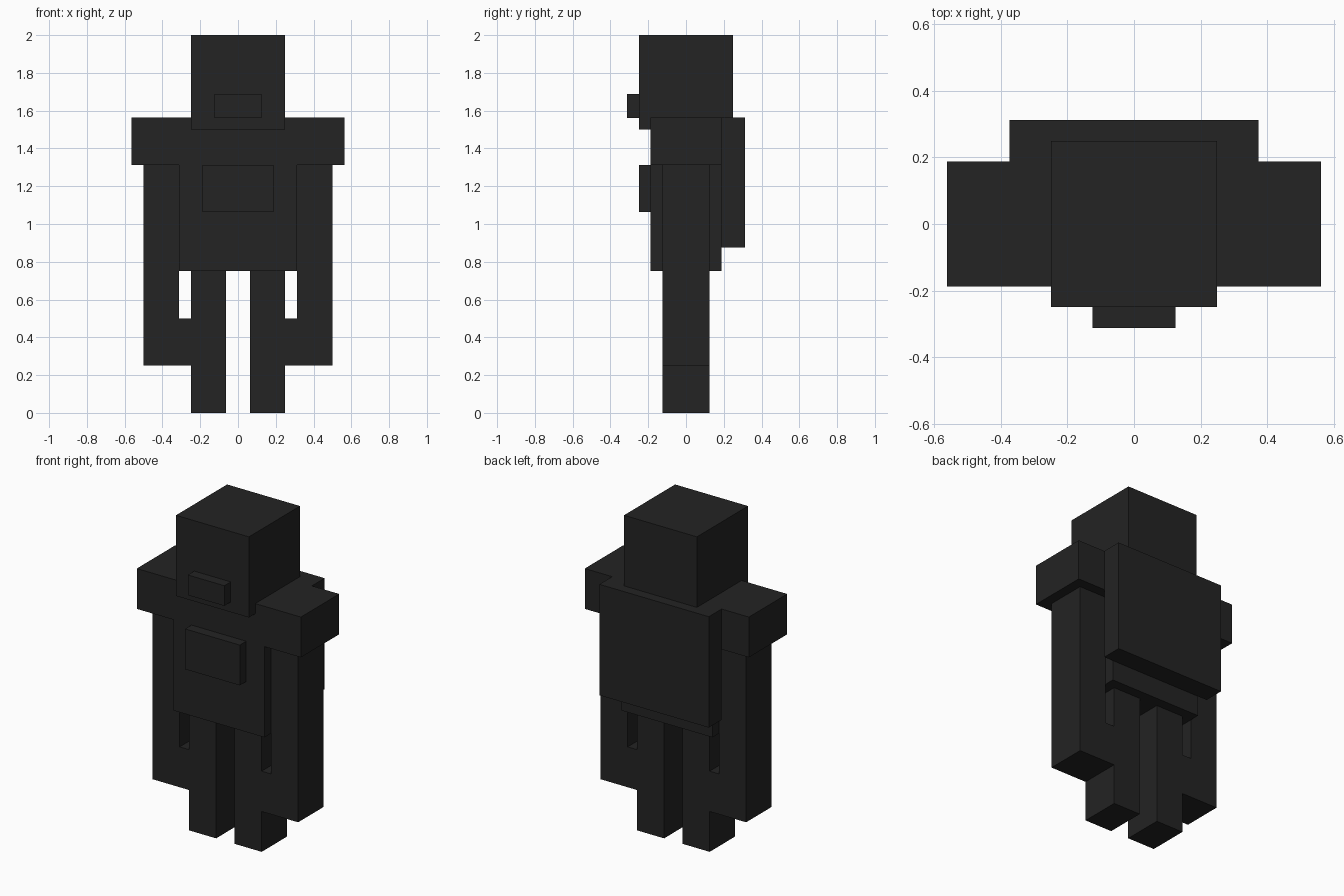
import bpy

default_cube = bpy.data.objects.get("Cube")
if default_cube:
    bpy.data.objects.remove(default_cube, do_unlink=True)

U = 1 / 16  # block grid unit

charcoal = bpy.data.materials.new("charcoal")
charcoal.use_nodes = True
colour = (0.017, 0.017, 0.017, 1)
charcoal.diffuse_color = colour
charcoal.node_tree.nodes["Principled BSDF"].inputs["Base Color"].default_value = colour


def block(name, x, y, z):
    """Box spanning the given (low, high) ranges in grid units."""
    spans = (x, y, z)
    centre = [(low + high) / 2 * U for low, high in spans]
    bpy.ops.mesh.primitive_cube_add(size=1, location=centre)
    obj = bpy.context.object
    obj.name = name
    for vert in obj.data.vertices:
        for axis, (low, high) in enumerate(spans):
            vert.co[axis] *= (high - low) * U
    obj.data.materials.append(charcoal)


def pair(name, x, y, z):
    """Mirrored left (+x) and right (-x) blocks."""
    block("left_" + name, x, y, z)
    block("right_" + name, (-x[1], -x[0]), y, z)


# Head and face
block("head", (-4, 4), (-4, 4), (24, 32))
block("mouthpiece", (-2, 2), (-5, -4), (25, 27))

# Body, chest panel and backpack
block("torso", (-5, 5), (-3, 3), (12, 25))
block("chest_panel", (-3, 3), (-4, -3), (17, 21))
block("backpack", (-6, 6), (3, 5), (14, 25))

# Limbs
pair("shoulder", (5, 9), (-3, 3), (21, 25))
pair("arm", (5, 8), (-2, 2), (4, 21))
pair("hand", (4, 5), (-2, 2), (4, 8))
pair("leg", (1, 4), (-2, 2), (0, 12))
